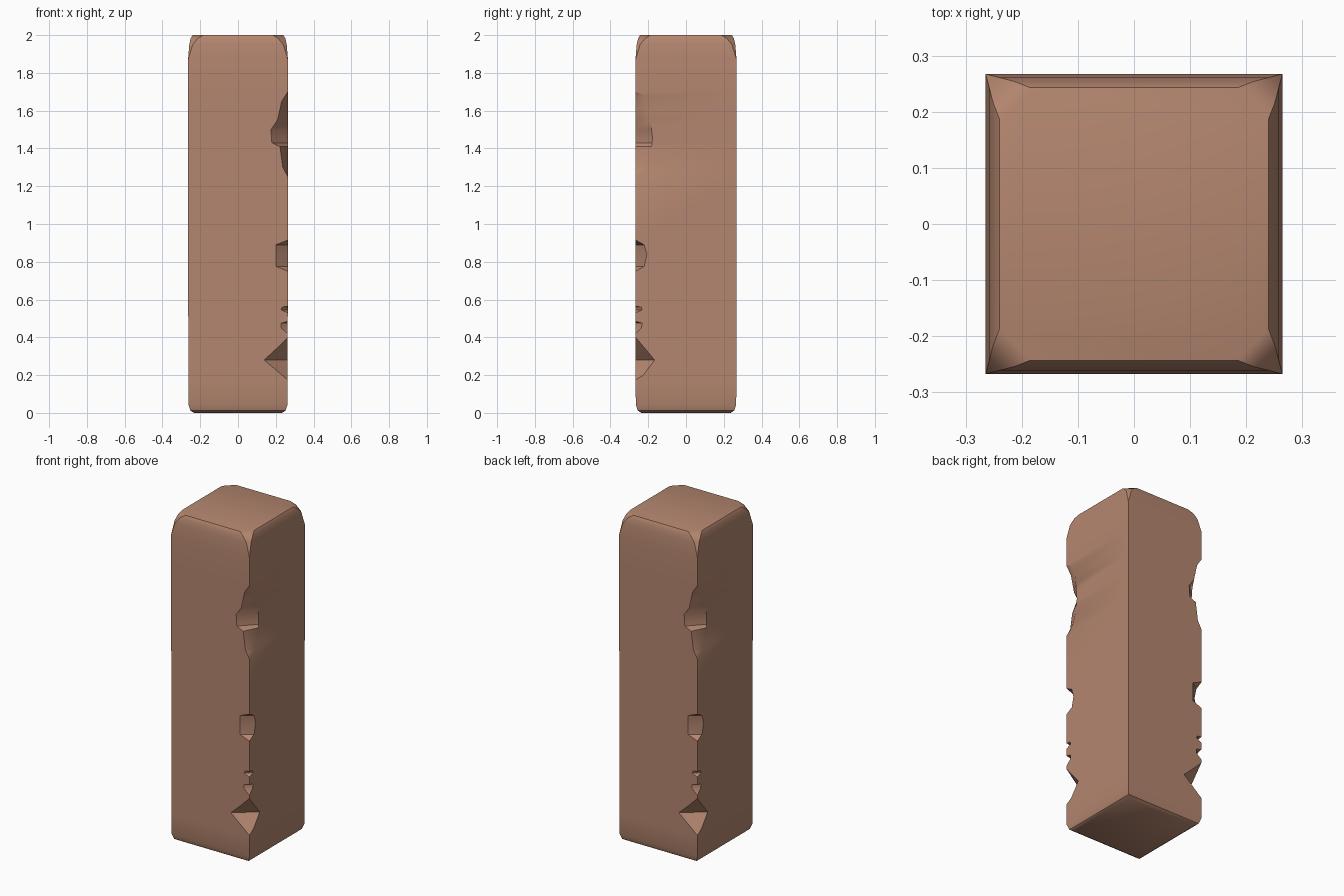
import bpy, bmesh

if "Cube" in bpy.data.objects:
    bpy.data.objects.remove(bpy.data.objects["Cube"])

def lerp(table, z):
    # piecewise linear lookup, first column is z (ascending)
    if z <= table[0][0]:
        return table[0][1]
    for (z0, v0), (z1, v1) in zip(table, table[1:]):
        if z <= z1:
            return v0 + (v1 - v0) * (z - z0) / (z1 - z0)
    return table[-1][1]

# half width by height, and corner rounding at the top
HALF = [(0, .233), (.012, .252), (.045, .263), (1.87, .2645), (1.95, .258), (1.982, .251), (2, .24)]
ROUND = [(0, 0), (1.87, 0), (1.95, .018), (1.982, .038), (2, .055)]

# chips on the front-right edge: cut along the front face and along the side face
CUT_X = [(.175, 0), (.2, .03), (.28, .125), (.34, .06), (.40, 0),
         (.42, 0), (.45, .035), (.475, .035), (.485, 0),
         (.53, 0), (.545, .035), (.56, .03), (.565, 0),
         (.75, 0), (.775, .063), (.89, .063), (.915, 0),
         (1.25, 0), (1.3, .027), (1.41, .042), (1.43, .085), (1.5, .09),
         (1.55, .055), (1.65, .033), (1.7, 0)]
CUT_Y = [(.175, 0), (.2, .04), (.28, .10), (.34, .05), (.40, 0),
         (.42, 0), (.45, .03), (.475, .035), (.485, 0),
         (.53, 0), (.545, .035), (.56, .03), (.565, 0),
         (.75, 0), (.775, .045), (.84, .06), (.89, .045), (.915, 0),
         (1.25, 0), (1.28, .045), (1.36, .078), (1.45, .09),
         (1.6, .075), (1.68, .045), (1.7, 0)]

# pillar: stacked rings, the chips repeat on the opposite edge
bm = bmesh.new()
levels = sorted({p[0] for t in (HALF, ROUND, CUT_X, CUT_Y) for p in t})
rings = []
for z in levels:
    h, r = lerp(HALF, z), lerp(ROUND, z)
    a, b = max(r, lerp(CUT_X, z)), max(r, lerp(CUT_Y, z))
    k = h + .003
    half = [(-h + r, -k), (h - a, -k), (h, -k + b), (h, k - r)]
    pts = half + [(-x, -y) for x, y in half]
    rings.append([bm.verts.new((x, y, z)) for x, y in pts])
for lo, up in zip(rings, rings[1:]):
    for i in range(8):
        j = (i + 1) % 8
        bm.faces.new((lo[i], lo[j], up[j], up[i]))
bm.faces.new(rings[-1])
bm.faces.new(rings[0][::-1])
bmesh.ops.remove_doubles(bm, verts=bm.verts, dist=.0005)
bmesh.ops.recalc_face_normals(bm, faces=bm.faces)

mesh = bpy.data.meshes.new("stone_pillar")
bm.to_mesh(mesh)
bm.free()
pillar = bpy.data.objects.new("stone_pillar", mesh)
bpy.context.collection.objects.link(pillar)

clay = bpy.data.materials.new("clay brown")
clay.diffuse_color = (.46, .24, .16, 1)
clay.use_nodes = True
clay.node_tree.nodes["Principled BSDF"].inputs["Base Color"].default_value = clay.diffuse_color
mesh.materials.append(clay)

bpy.context.view_layer.objects.active = pillar
pillar.select_set(True)
bpy.ops.object.shade_smooth_by_angle(angle=.6)
